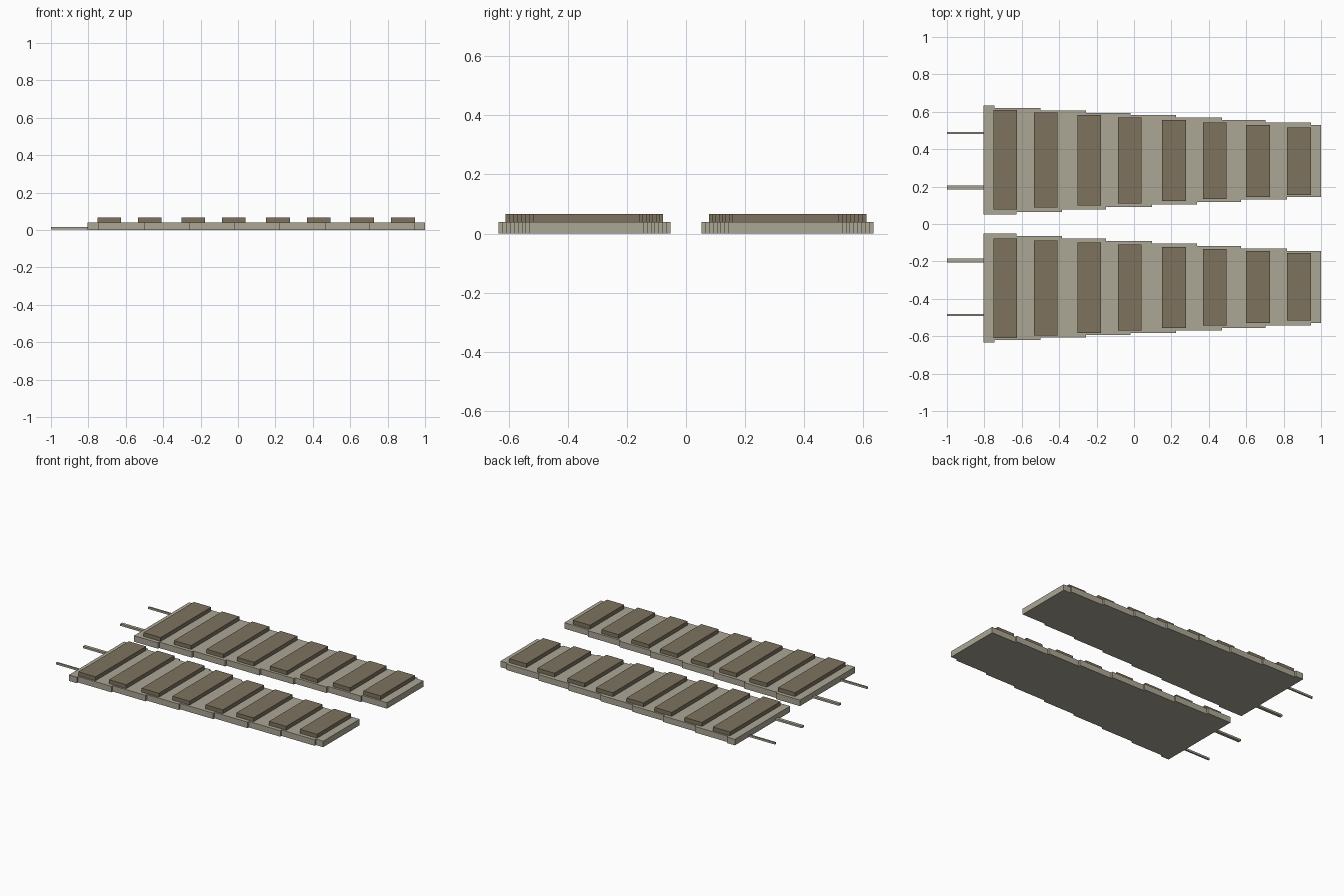
import bpy, bmesh

if "Cube" in bpy.data.objects:
    bpy.data.objects.remove(bpy.data.objects["Cube"])


def material(name, rgb):
    m = bpy.data.materials.new(name)
    m.diffuse_color = (*rgb, 1)
    m.use_nodes = True
    m.node_tree.nodes["Principled BSDF"].inputs["Base Color"].default_value = m.diffuse_color
    return m


STONE = material("pale stone grey", (0.41, 0.38, 0.30))
BROWN = material("dull brown", (0.205, 0.171, 0.114))


def prism(name, outline, z0, z1, mat):
    """Extrude a flat outline from z0 up to z1."""
    bm = bmesh.new()
    face = bm.faces.new([bm.verts.new((x, y, z0)) for x, y in outline])
    ext = bmesh.ops.extrude_face_region(bm, geom=[face])
    for v in ext["geom"]:
        if isinstance(v, bmesh.types.BMVert):
            v.co.z = z1
    bmesh.ops.recalc_face_normals(bm, faces=bm.faces)
    me = bpy.data.meshes.new(name)
    bm.to_mesh(me)
    bm.free()
    me.materials.append(mat)
    ob = bpy.data.objects.new(name, me)
    bpy.context.collection.objects.link(ob)
    return ob


def box(name, x0, x1, y0, y1, z0, z1, mat):
    return prism(name, [(x0, y0), (x1, y0), (x1, y1), (x0, y1)], z0, z1, mat)


def stepped(xs, y, dy):
    """Staircase edge running along x."""
    pts = []
    for i in range(len(xs) - 1):
        pts += [(xs[i], y + i * dy), (xs[i + 1], y + i * dy)]
    return pts


outer_x = [-0.805, -0.747, -0.5, -0.257, -0.02, 0.224, 0.47, 0.702, 0.947, 1.0]
inner_x = [-0.805, -0.627, -0.384, -0.15, 0.095, 0.338, 0.572, 0.817, 1.0]
tread_x = [-0.752, -0.535, -0.303, -0.086, 0.15, 0.368, 0.6, 0.818]

for s, side in ((1, "back"), (-1, "front")):
    # tapering stepped base plate
    edge = stepped(inner_x, 0.052, 0.0131) + stepped(outer_x, 0.634, -0.0131)[::-1]
    prism(side + "_base_plate", [(x, s * y) for x, y in edge], 0, 0.04, STONE)
    # raised slats, shortening along the plate
    for i, x in enumerate(tread_x):
        box(f"{side}_slat_{i + 1}", x, x + 0.127, s * (0.077 + 0.0113 * i),
            s * (0.61 - 0.0134 * i), 0.04, 0.066, BROWN)
    # thin rods at the wide end
    box(side + "_inner_rod", -1, -0.8, s * 0.185, s * 0.206, 0.003, 0.016, STONE)
    box(side + "_outer_rod", -1, -0.8, s * 0.48, s * 0.491, 0.003, 0.016, STONE)
